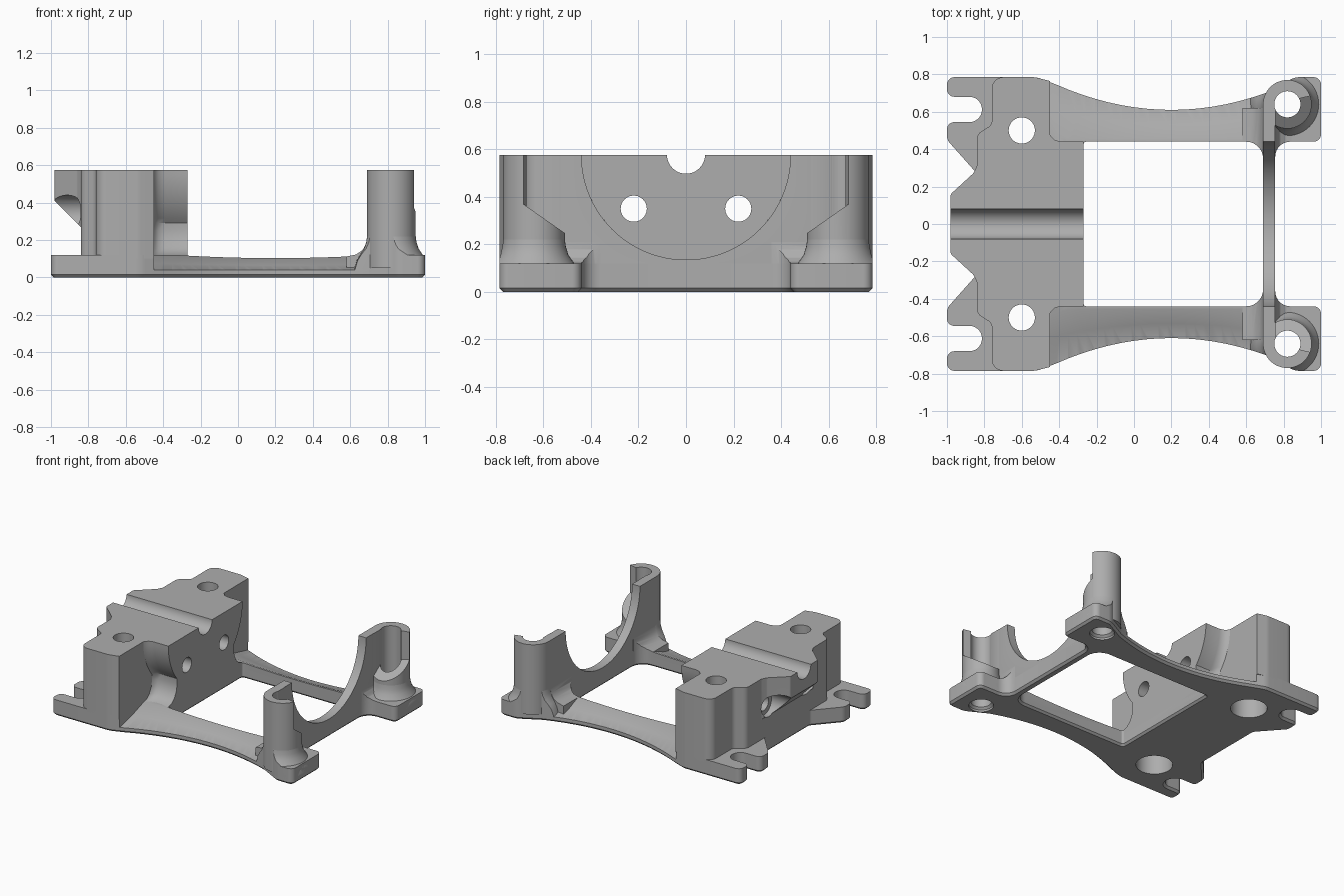
import bpy, bmesh, math
from mathutils import Vector

if "Cube" in bpy.data.objects:
    bpy.data.objects.remove(bpy.data.objects["Cube"])

TOP, PAD = 0.575, 0.12
grey = bpy.data.materials.new("plain grey")
grey.use_nodes = True
grey.diffuse_color = (0.42, 0.42, 0.42, 1)
grey.node_tree.nodes["Principled BSDF"].inputs["Base Color"].default_value = (0.42, 0.42, 0.42, 1)


def loft(name, sections):
    """Closed solid through equal-length loops of points."""
    bm = bmesh.new()
    rings = [[bm.verts.new(p) for p in s] for s in sections]
    n = len(rings[0])
    for a, b in zip(rings, rings[1:]):
        for i in range(n):
            j = (i + 1) % n
            bm.faces.new((a[i], a[j], b[j], b[i]))
    bm.faces.new(rings[0])
    bm.faces.new(rings[-1])
    bmesh.ops.recalc_face_normals(bm, faces=bm.faces)
    mesh = bpy.data.meshes.new(name)
    bm.to_mesh(mesh)
    bm.free()
    mesh.materials.append(grey)
    obj = bpy.data.objects.new(name, mesh)
    bpy.context.collection.objects.link(obj)
    return obj


def combine(target, tool, op="DIFFERENCE", keep=False):
    mod = target.modifiers.new("shape", "BOOLEAN")
    mod.operation, mod.solver, mod.object = op, "EXACT", tool
    bpy.context.view_layer.objects.active = target
    bpy.ops.object.modifier_apply(modifier=mod.name)
    if not keep:
        bpy.data.objects.remove(tool)


def rounded(points):
    """Fillet each (x, y, radius) corner with a true arc."""
    out = []
    for i, (x, y, r) in enumerate(points):
        p = Vector((x, y))
        u = (Vector(points[i - 1][:2]) - p).normalized()
        v = (Vector(points[(i + 1) % len(points)][:2]) - p).normalized()
        if r == 0:
            out.append(p)
            continue
        turn = math.pi - u.angle(v)
        reach, w = r * math.tan(turn / 2), math.cos(turn / 2)
        a, c = p + u * reach, p + v * reach
        for k in range(8):
            t = k / 7
            q0, q1, q2 = (1 - t) ** 2, 2 * w * t * (1 - t), t * t
            out.append((a * q0 + p * q1 + c * q2) / (q0 + q1 + q2))
    return out


def mirrored(half):
    return half + [(x, -y, r) for x, y, r in reversed(half)]


def offset(loop, d):
    """Shift a clockwise loop inwards by d."""
    out = []
    for i, p in enumerate(loop):
        a, b = loop[i - 1], loop[(i + 1) % len(loop)]
        t = (b - a).normalized()
        out.append(p + Vector((t.y, -t.x)) * d)
    return out


def prism(name, loop, z0, z1, chamfer=0):
    levels = [(loop, z0), (loop, z1)]
    if chamfer:
        levels = [(offset(loop, chamfer), z0), (loop, z0 + abs(chamfer)), (loop, z1)]
    return loft(name, [[(p[0], p[1], z) for p in l] for l, z in levels])


def lathe(name, x, y, profile, n=48):
    ring = [(math.cos(math.tau * i / n), math.sin(math.tau * i / n)) for i in range(n)]
    return loft(name, [[(x + r * c, y + r * s, z) for c, s in ring] for r, z in profile])


def bore(y, z, r, x0, x1, n=40):
    ring = [(y + r * math.cos(math.tau * i / n), z + r * math.sin(math.tau * i / n)) for i in range(n)]
    return loft("bore", [[(x, a, b) for a, b in ring] for x in (x0, x1)])


def rail_edge(x):
    return 0.61 + (x - 0.2) ** 2 / 2.8


# Base plate with slotted lugs and waisted sides
arc = [(x, rail_edge(x), 0) for x in [-0.42 + i * 0.07 for i in range(17)]]
half = [(-0.84, 0.27, 0.03), (-1, 0.45, 0.06), (-1, 0.545, 0.04), (-0.813, 0.545, 0.066),
        (-0.813, 0.68, 0.066), (-1, 0.68, 0.04), (-1, 0.785, 0.04), (-0.52, 0.785, 0.15)]
half += arc + [(0.86, 0.785, 0.1), (1, 0.785, 0.04), (1, 0.44, 0.04), (0.755, 0.44, 0.08)]
outline = rounded(mirrored(half))
window = rounded(mirrored([(-0.27, 0.44, 0.015), (0.69, 0.44, 0.09)]))
base = prism("base_plate", outline, 0, PAD, 0.015)
combine(base, prism("window", window, -0.001, 0.3, -0.015))
limits = prism("limits", outline, -0.1, 0.7)
combine(limits, prism("window", window, -0.2, 0.8))

# Side rails slope down towards their outer edge
for s in (1, -1):
    sections = []
    for i in range(25):
        x = -0.45 + i * 1.16 / 24
        zi, yo = 0.103 + 0.06 * (x - 0.2) ** 2, rail_edge(x)
        pts = [(0.42, zi), (0.455, zi), (0.455 + (yo - 0.455) * 0.5, zi * 0.45 + 0.018),
               (yo, 0.04), (0.95, 0.04), (0.95, 0.3), (0.42, 0.3)]
        sections.append([(x, s * y, z) for y, z in pts])
    combine(base, loft("slope", sections))

# Tall block with overhanging nose
plan = rounded(mirrored([(-0.98, 0.16, 0.02), (-0.86, 0.27, 0.03), (-0.84, 0.31, 0.03), (-0.84, 0.48, 0.05),
                         (-0.76, 0.53, 0.04), (-0.76, 0.785, 0.06), (-0.53, 0.785, 0.12), (-0.45, 0.765, 0)]))
block = prism("tall_block", plan, 0.1, TOP)
under = [(-1.2, -0.1), (-0.84, -0.1), (-0.84, 0.27), (-0.98, 0.41), (-1.2, 0.63)]
combine(block, loft("undercut", [[(x, y, z) for x, z in under] for y in (-1, 1)]))

# Round-bellied boss on the inner side of the block
side = [(0.44 * math.cos(math.radians(a)), TOP - 0.44 * math.sin(math.radians(a))) for a in range(0, 41, 4)]
side += [(0.335, 0.25), (0.345, 0.2), (0.37, 0.155), (0.40, 0.13), (0.44, 0.117), (0.44, 0.05)]
sections = []
for x, grow in ((-0.46, 0.06), (-0.445, 0.03), (-0.425, 0.01), (-0.39, 0), (-0.27, 0)):
    right = [(x, y + grow, z) for y, z in side]
    sections.append(right + [(x, -y, z) for x, y, z in reversed(right)])
boss = loft("block_boss", sections)

# Groove, cross bores and counterbored screw holes
for part in (block, boss):
    combine(part, bore(0, TOP + 0.002, 0.08, -1.2, 0))
    for s in (1, -1):
        combine(part, bore(s * 0.22, 0.35, 0.055, -1.2, 0))
for s in (1, -1):
    combine(block, bore(s * 0.22, 0.35, 0.09, -1.2, -0.8))
    screw = lathe("screw", -0.6, s * 0.5, [(0.125, -0.1), (0.125, 0.22), (0.07, 0.22), (0.07, 0.8)])
    combine(base, screw, keep=True)
    combine(block, screw)

# Thin cross wall with a round cradle
cradle = [(0.44 * math.cos(math.pi * i / 48), TOP - 0.44 * math.sin(math.pi * i / 48)) for i in range(49)]
wall_loop = [(0.64, 0.03), (0.64, TOP)] + cradle + [(-0.64, TOP), (-0.64, 0.03)]
wall = loft("cradle_wall", [[(x, y, z) for y, z in wall_loop] for x in (0.69, 0.755)])
parts = [base, block, boss, wall]

# Posts, open towards the inside at the top, with flared feet
foot = [(0.58, 0.05), (0.58, 0.112), (0.63, 0.122), (0.665, 0.145), (0.685, 0.18), (0.69, 0.21),
        (0.755, 0.21), (0.76, 0.18), (0.78, 0.145), (0.81, 0.125), (0.85, 0.119), (0.85, 0.05)]
for s, label in ((1, "back"), (-1, "front")):
    cx, cy = 0.82, s * 0.64
    post = lathe(label + "_post", cx, cy, [(0.13, 0.05), (0.13, TOP)])
    gap = [(0.757, 0.45), (0.757, 0.61), (0.88, 0.67), (1.05, 0.71), (1.05, 0.45)]
    combine(post, loft("gap", [[(x, s * y, 0.24 + (y - 0.5) * 0.7) for x, y in gap],
                               [(x, s * y, 0.8) for x, y in gap]]))
    flare = lathe(label + "_post_foot", cx, cy, [(0.2, 0.035), (0.185, 0.09), (0.165, 0.125),
                                                 (0.145, 0.155), (0.134, 0.19), (0.13, 0.22)])
    web = loft(label + "_wall_foot", [[(x, s * y, z) for x, z in foot] for y in (0.36, 0.62)])
    hole = lathe("hole", cx, cy, [(0.085, -0.01), (0.085, 0.015), (0.07, 0.03), (0.07, 0.8)])
    for part in (flare, web):
        combine(part, limits, "INTERSECT", keep=True)
    for part in (post, flare, web, wall, base):
        combine(part, hole, keep=True)
    bpy.data.objects.remove(hole)
    parts += [post, flare, web]
bpy.data.objects.remove(limits)

# Smooth curved faces, keep sharp edges
bpy.ops.object.select_all(action="DESELECT")
for part in parts:
    part.select_set(True)
bpy.context.view_layer.objects.active = base
bpy.ops.object.shade_smooth_by_angle(angle=math.radians(30))
